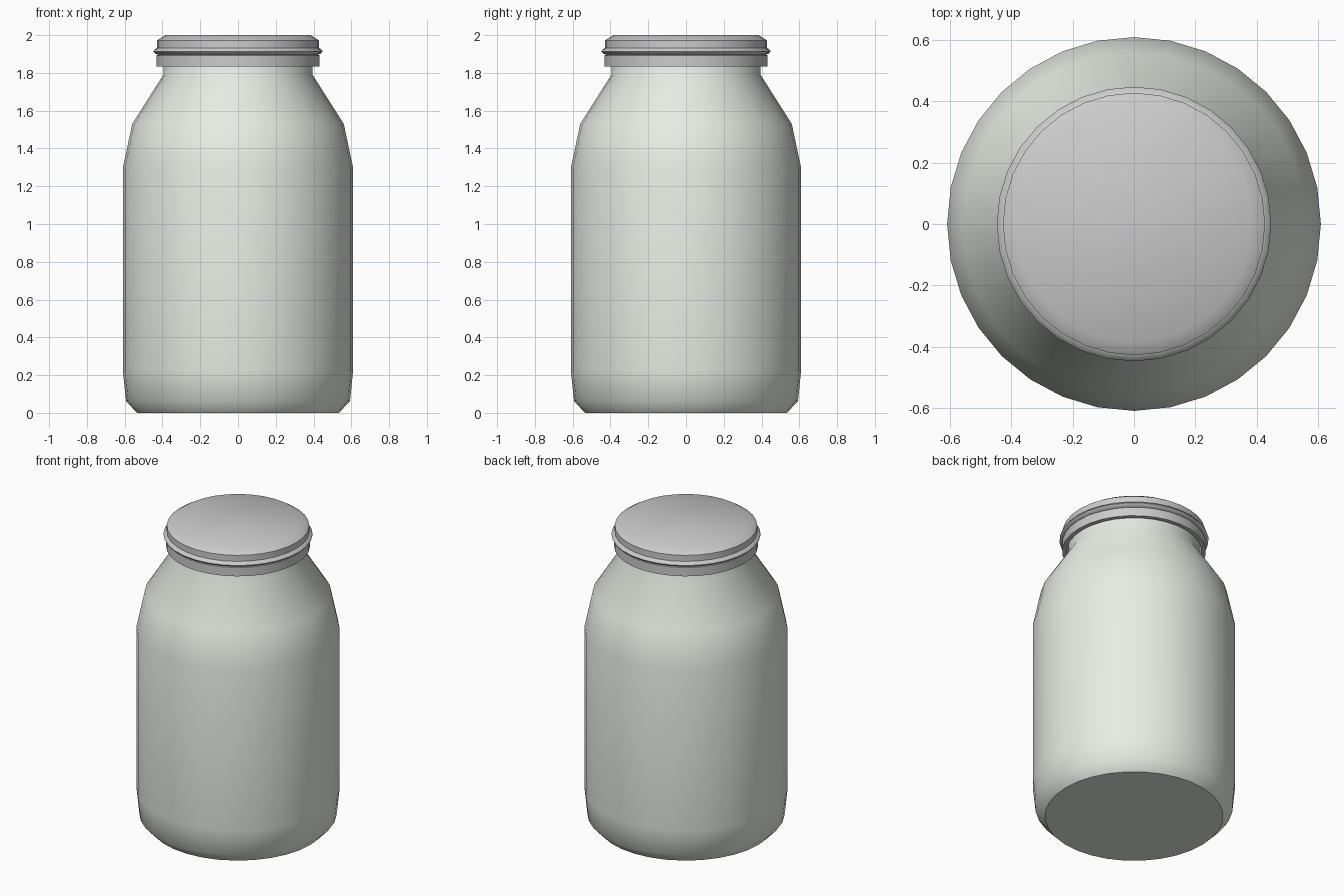
import bpy, bmesh
from math import cos, sin, pi, radians

if "Cube" in bpy.data.objects:
    bpy.data.objects.remove(bpy.data.objects["Cube"])

SIDES = 32


def lathe(name, profile, smooth_angle):
    """Revolve (radius, z) points around z; radius 0 makes a centre point."""
    bm = bmesh.new()
    rings = []
    for r, z in profile:
        if r == 0:
            rings.append([bm.verts.new((0, 0, z))] * SIDES)
        else:
            rings.append([bm.verts.new((r * cos(2 * pi * i / SIDES),
                                        r * sin(2 * pi * i / SIDES), z))
                          for i in range(SIDES)])
    for low, high in zip(rings, rings[1:]):
        for i in range(SIDES):
            j = (i + 1) % SIDES
            corners = [low[i], low[j], high[j], high[i]]
            bm.faces.new(list(dict.fromkeys(corners)))
    bmesh.ops.recalc_face_normals(bm, faces=bm.faces[:])
    mesh = bpy.data.meshes.new(name)
    bm.to_mesh(mesh)
    bm.free()
    obj = bpy.data.objects.new(name, mesh)
    bpy.context.collection.objects.link(obj)
    bpy.ops.object.select_all(action='DESELECT')
    obj.select_set(True)
    bpy.context.view_layer.objects.active = obj
    bpy.ops.object.shade_smooth_by_angle(angle=radians(smooth_angle))
    return obj


# Jar body: flat base, chamfered foot, straight wall, shoulder, neck under the lid
jar = lathe("jar_body", [
    (0, 0), (0.535, 0), (0.593, 0.063), (0.61, 0.23), (0.61, 1.295),
    (0.56, 1.53), (0.395, 1.79), (0.393, 1.95), (0, 1.95)], 45)
glass = bpy.data.materials.new("pale_green_glass")
glass.diffuse_color = (0.80, 0.85, 0.78, 1)
glass.use_nodes = True
glass.node_tree.nodes["Principled BSDF"].inputs["Base Color"].default_value = glass.diffuse_color
jar.data.materials.append(glass)

# Screw lid: skirt, groove, raised bead, upper band, chamfered top, hollow underside
lathe("lid", [
    (0, 1.96), (0.405, 1.96), (0.405, 1.835), (0.432, 1.835), (0.432, 1.893),
    (0.42, 1.897), (0.438, 1.902), (0.448, 1.914), (0.438, 1.927),
    (0.428, 1.932), (0.428, 1.972), (0.385, 2.0), (0, 2.0)], 40)
